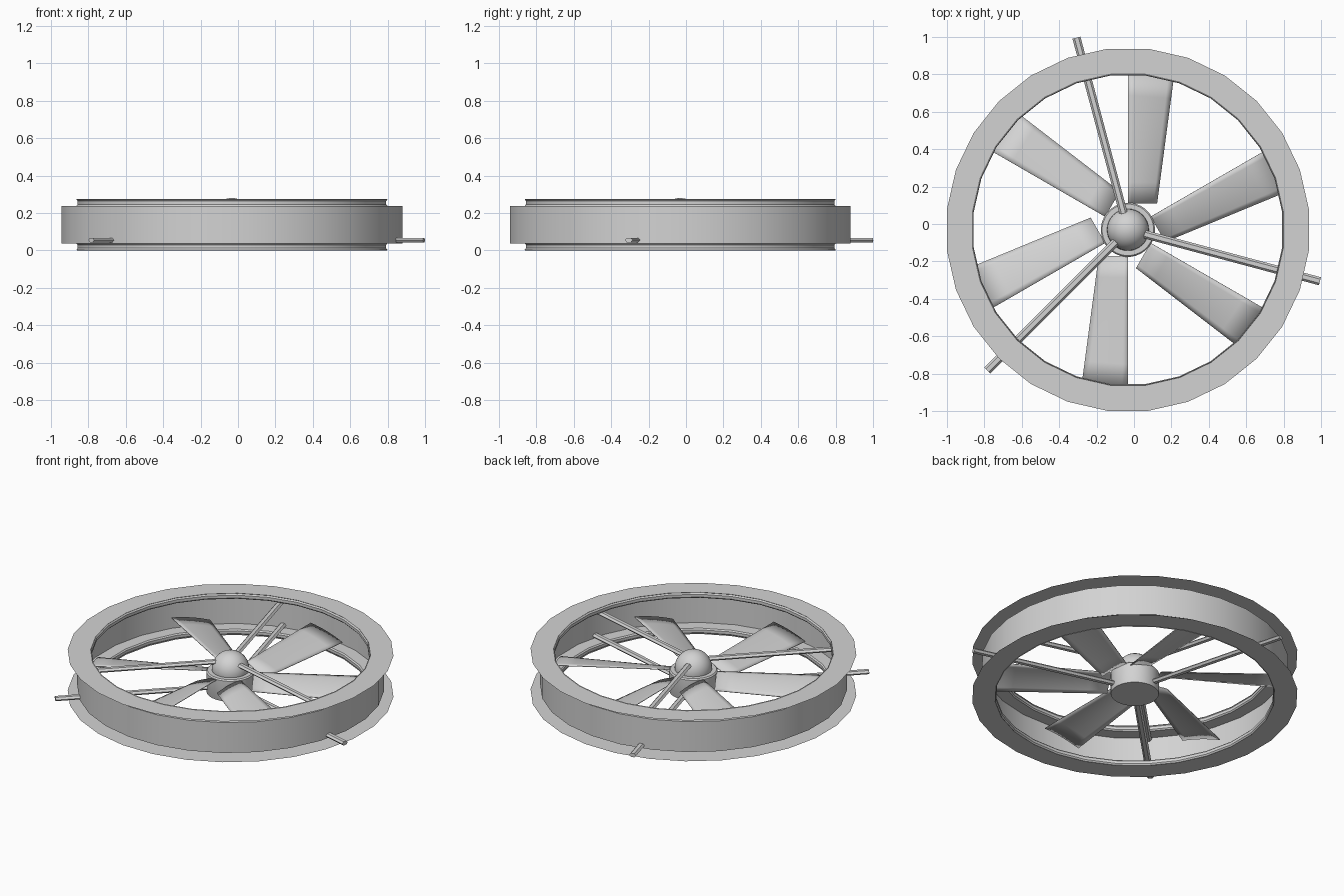
import bpy, bmesh
from math import sin, cos, pi, radians
from mathutils import Vector

if "Cube" in bpy.data.objects:
    bpy.data.objects.remove(bpy.data.objects["Cube"], do_unlink=True)

CENTRE = Vector((-0.0325, -0.031, 0))
SIDES = 28

grey = bpy.data.materials.new("light grey metal")
grey.use_nodes = True
COLOUR = (0.65, 0.65, 0.65, 1)
grey.diffuse_color = COLOUR
grey.node_tree.nodes["Principled BSDF"].inputs["Base Color"].default_value = COLOUR


def finish(name, bm, angle=35):
    """Turn a bmesh into a shaded, coloured object at the fan's axis."""
    bmesh.ops.recalc_face_normals(bm, faces=bm.faces)
    mesh = bpy.data.meshes.new(name)
    bm.to_mesh(mesh)
    bm.free()
    mesh.materials.append(grey)
    ob = bpy.data.objects.new(name, mesh)
    ob.location = CENTRE
    bpy.context.collection.objects.link(ob)
    bpy.ops.object.select_all(action='DESELECT')
    ob.select_set(True)
    bpy.context.view_layer.objects.active = ob
    bpy.ops.object.shade_smooth_by_angle(angle=radians(angle))
    return ob


def lathe(name, profile, sides=SIDES):
    """Sweep a list of (radius, height) points around the axis."""
    bm = bmesh.new()
    rings = []
    for r, z in profile:
        if r == 0:
            rings.append([bm.verts.new((0, 0, z))] * sides)
        else:
            turns = [2 * pi * (i + 0.5) / sides for i in range(sides)]
            rings.append([bm.verts.new((r * cos(a), r * sin(a), z)) for a in turns])
    for low, high in zip(rings, rings[1:]):
        for i in range(sides):
            j = (i + 1) % sides
            corners = dict.fromkeys((low[i], low[j], high[j], high[i]))
            bm.faces.new(list(corners))
    return finish(name, bm)


# Duct: thin outer wall, stepping in at each end to a lip and a wide flange
MID = 0.1375
lathe("duct_wall", [(0.917, 0.0375), (0.917, 0.2375)])
for name, side in (("upper", 1), ("lower", -1)):
    lathe(name + "_ledge", [(0.917, MID + side * 0.1), (0.837, MID + side * 0.1)])
    lip = [(0.837, 0.1), (0.83, 0.108), (0.83, 0.126), (0.837, 0.1345)]
    lathe(name + "_lip", [(r, MID + side * h) for r, h in lip])
    lathe(name + "_flange", [(0.837, MID + side * 0.1345), (0.974, MID + side * 0.1345)])
    lathe(name + "_flange_bead", [(0.837, MID + side * 0.1345), (0.834, MID + side * MID)])

# Hub barrel with a domed cap
lathe("hub", [(0, 0.015), (0.143, 0.015), (0.145, 0.02), (0.145, 0.15),
              (0.138, 0.158), (0, 0.158)], 32)
bm = bmesh.new()
bmesh.ops.create_uvsphere(bm, u_segments=32, v_segments=16, radius=0.112)
bmesh.ops.translate(bm, vec=(0, 0, 0.168), verts=bm.verts)
finish("hub_dome", bm)

# Six tapered, pitched and cambered blades
SPAN, CHORD = 6, 8
for n in range(6):
    angle = radians(90 - 60 * n)
    out = Vector((cos(angle), sin(angle), 0))
    across = Vector((sin(angle), -cos(angle), 0))
    bm = bmesh.new()
    grid = []
    for i in range(SPAN + 1):
        s = i / SPAN
        width = 0.155 + 0.09 * s
        row = []
        for j in range(CHORD + 1):
            t = j / CHORD
            z = 0.148 - 0.055 * t + 0.035 * t * (1 - t)
            radius = 0.14 + s * (0.695 - 0.02 * t)
            row.append(bm.verts.new(out * radius + across * width * t + Vector((0, 0, z))))
        grid.append(row)
    for a, b in zip(grid, grid[1:]):
        for j in range(CHORD):
            bm.faces.new((a[j], b[j], b[j + 1], a[j + 1]))
    blade = finish("blade_%d" % (n + 1), bm)
    thick = blade.modifiers.new("thickness", 'SOLIDIFY')
    thick.thickness = 0.005
    thick.offset = 0


def spoke(name, angle, start, end, z):
    """Flattened six-sided bar running outward from the hub."""
    out = Vector((cos(angle), sin(angle), 0))
    side = Vector((-sin(angle), cos(angle), 0))
    bm = bmesh.new()
    rings = []
    for r in (start, end):
        ring = []
        for k in range(6):
            a = k * pi / 3
            ring.append(bm.verts.new(out * r + side * 0.022 * cos(a)
                                     + Vector((0, 0, z + 0.014 * sin(a)))))
        rings.append(ring)
        bm.faces.new(ring)
    for k in range(6):
        m = (k + 1) % 6
        bm.faces.new((rings[0][k], rings[0][m], rings[1][m], rings[1][k]))
    finish(name, bm)


# Lower spokes pass through the duct, upper ones stop at it
for n in range(3):
    turn = radians(105 + 120 * n)
    spoke("lower_spoke_%d" % (n + 1), turn, 0.1, 1.063, 0.055)
    spoke("upper_spoke_%d" % (n + 1), turn, 0.08, 0.905, 0.22)
